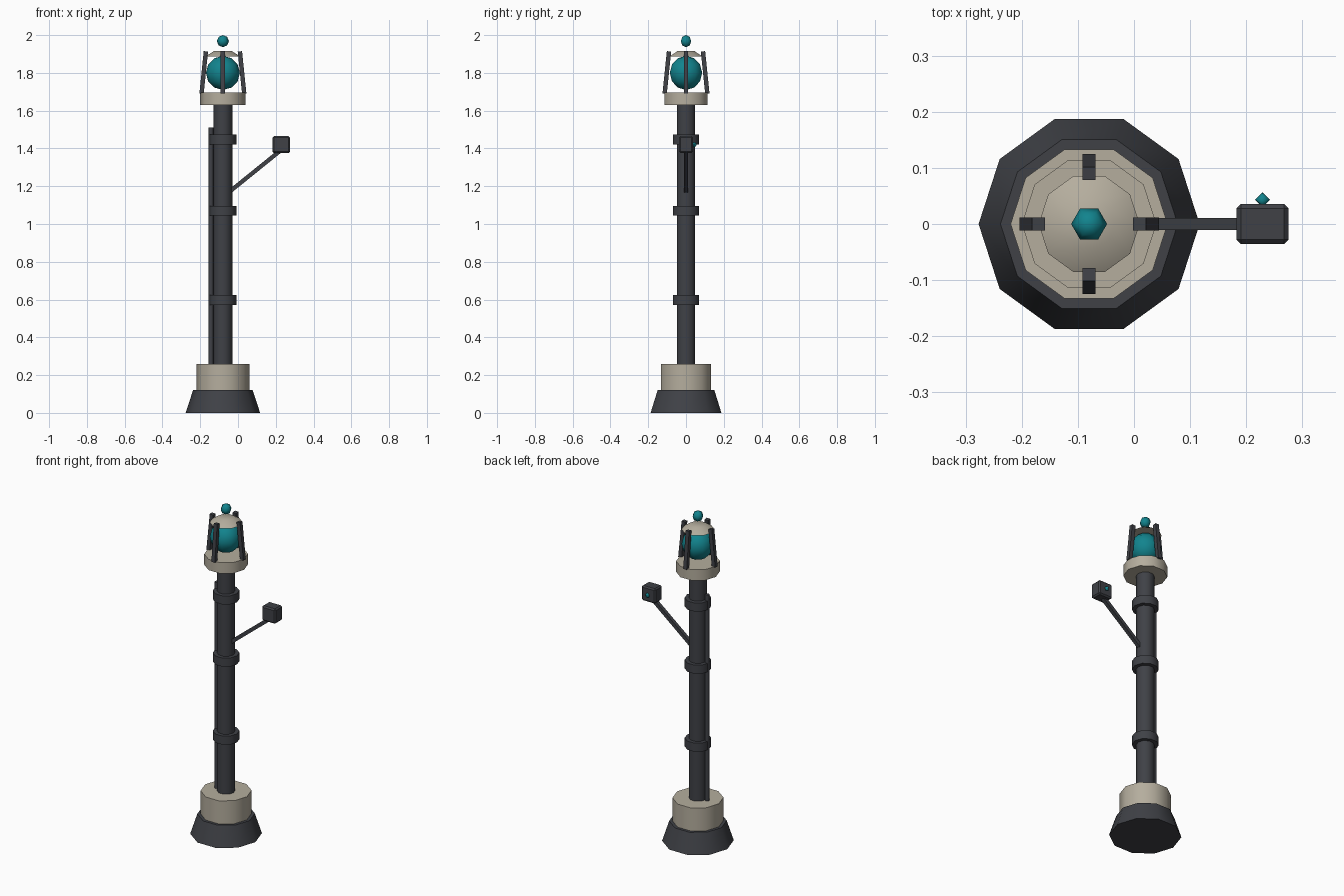
import bpy, bmesh, math
from mathutils import Vector, Matrix

if "Cube" in bpy.data.objects:
    bpy.data.objects.remove(bpy.data.objects["Cube"])

CX = -0.08  # pole axis


def material(name, rgb):
    m = bpy.data.materials.new(name)
    m.diffuse_color = (*rgb, 1)
    m.use_nodes = True
    m.node_tree.nodes["Principled BSDF"].inputs["Base Color"].default_value = m.diffuse_color
    return m


DARK = material("dark_metal", (0.05, 0.053, 0.062))
CREAM = material("cream_paint", (0.46, 0.42, 0.34))
TEAL = material("teal_glass", (0.006, 0.23, 0.27))


def finish(bm, name, mat, angle=None):
    bmesh.ops.recalc_face_normals(bm, faces=bm.faces)
    me = bpy.data.meshes.new(name)
    bm.to_mesh(me)
    bm.free()
    me.materials.append(mat)
    if angle:
        me.shade_smooth()
        me.set_sharp_from_angle(angle=math.radians(angle))
    ob = bpy.data.objects.new(name, me)
    bpy.context.collection.objects.link(ob)
    return ob


def lathe(name, profile, mat, sides=10, centre=(CX, 0, 0), angle=40):
    """Revolve (radius, z) points; radius 0 makes a pole, open ends are capped."""
    bm = bmesh.new()
    rings = []
    for r, z in profile:
        n = sides if r > 0 else 1
        rings.append([bm.verts.new((centre[0] + r * math.cos(math.tau * i / sides),
                                    centre[1] + r * math.sin(math.tau * i / sides),
                                    centre[2] + z)) for i in range(n)])
    for a, b in zip(rings, rings[1:]):
        for i in range(sides):
            j = (i + 1) % sides
            quad = [a[i % len(a)], a[j % len(a)], b[j % len(b)], b[i % len(b)]]
            bm.faces.new(list(dict.fromkeys(quad)))
    for ring in (rings[0], rings[-1]):
        if len(ring) > 1:
            bm.faces.new(ring)
    return finish(bm, name, mat, angle)


def ball(name, r, centre, mat, sides, rings, angle):
    pts = [(r * math.sin(math.pi * k / rings) if 0 < k < rings else 0,
            -r * math.cos(math.pi * k / rings)) for k in range(rings + 1)]
    return lathe(name, pts, mat, sides, centre, angle)


def strut(name, a, b, w, mat):
    """Square bar between two points."""
    a, b = Vector(a), Vector(b)
    d = b - a
    bm = bmesh.new()
    bmesh.ops.create_cube(bm, size=1)
    rot = d.to_track_quat('Z', 'Y').to_matrix().to_4x4()
    bm.transform(Matrix.Translation((a + b) / 2) @ rot
                 @ Matrix.Diagonal((w, w, d.length, 1)))
    return finish(bm, name, mat)


# Base and column
lathe("base_foot", [(0.197, 0), (0.158, 0.12)], DARK)
lathe("base_collar", [(0.14, 0.12), (0.14, 0.26)], CREAM)
lathe("column", [(0.05, 0.25), (0.05, 1.64)], DARK)
for i, z in enumerate((0.597, 1.07, 1.447)):
    lathe(f"column_band_{i + 1}", [(0.073, z - 0.026), (0.073, z + 0.026)], DARK)
lathe("cable_conduit", [(0.012, 0.25), (0.012, 1.51)], DARK, 8, (-0.143, 0, 0), 50)

# Lamp head
lathe("lamp_tray", [(0.12, 1.63), (0.12, 1.695)], CREAM)
ball("lamp_globe", 0.09, (CX, 0, 1.8), TEAL, 10, 6, 60)
lathe("lamp_cap", [(0.09, 1.888), (0.045, 1.917)], CREAM)
ball("finial", 0.032, (CX, 0, 1.968), TEAL, 6, 4, 80)
for i in range(4):
    c, s = round(math.cos(i * math.pi / 2)), round(math.sin(i * math.pi / 2))
    strut(f"cage_bar_{i + 1}", (CX + 0.113 * c, 0.113 * s, 1.69),
          (CX + 0.09 * c, 0.09 * s, 1.914), 0.023, DARK)

# Side arm with sensor box
strut("sensor_arm", (-0.04, 0, 1.175), (0.22, 0, 1.385), 0.022, DARK)
bm = bmesh.new()
bmesh.ops.create_cube(bm, size=1)
bm.transform(Matrix.Translation((0.229, 0, 1.42)) @ Matrix.Diagonal((0.092, 0.072, 0.09, 1)))
bmesh.ops.bevel(bm, geom=bm.edges[:], offset=0.008, segments=1, affect='EDGES')
finish(bm, "sensor_box", DARK)
ball("sensor_lens", 0.0135, (0.229, 0.043, 1.42), TEAL, 4, 4, 80)
